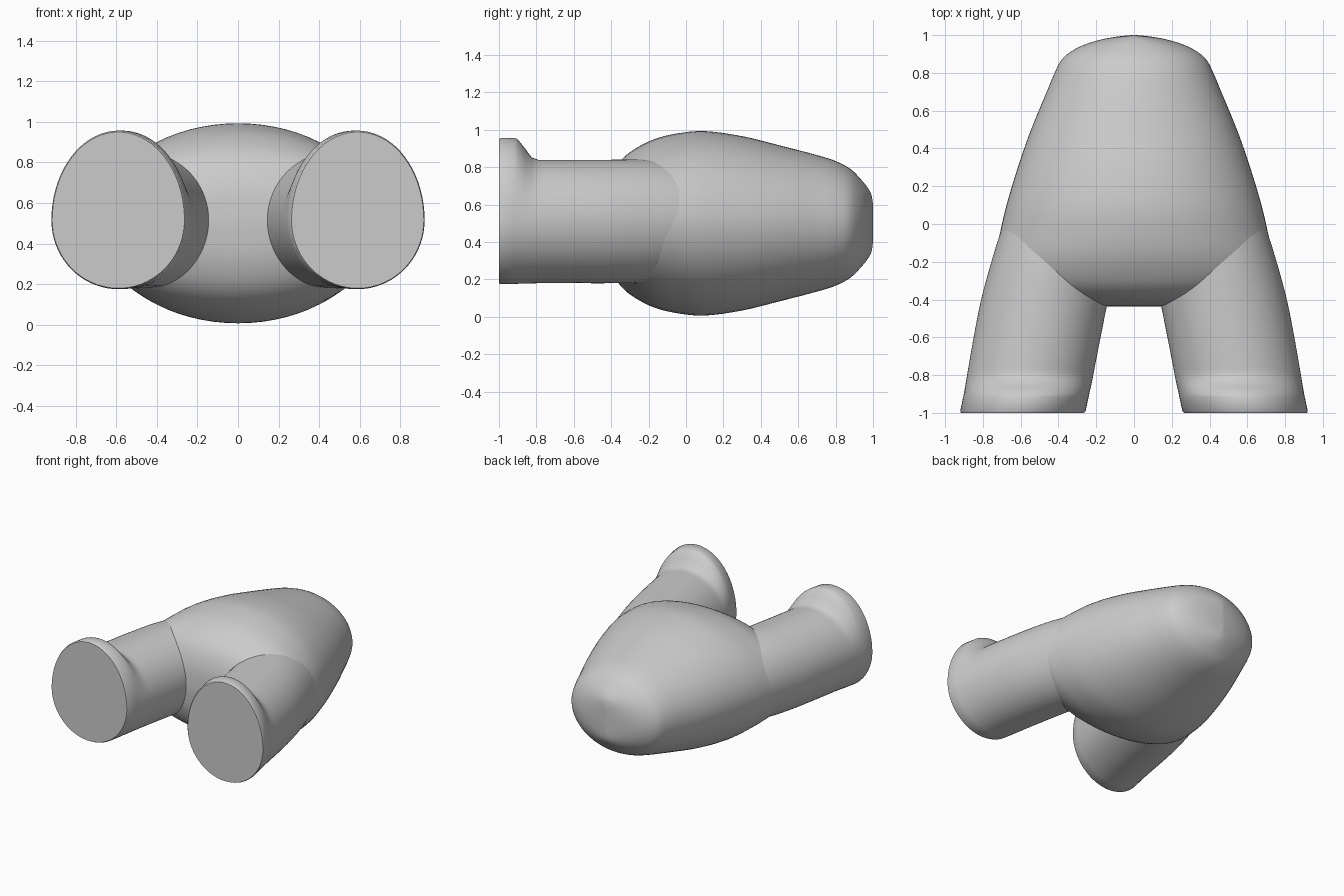
import bpy, bmesh, math

cube = bpy.data.objects.get("Cube")
if cube:
    bpy.data.objects.remove(cube)

grey = bpy.data.materials.new("plain grey")
grey.use_nodes = True
colour = (0.6, 0.6, 0.6, 1)
grey.diffuse_color = colour
grey.node_tree.nodes["Principled BSDF"].inputs["Base Color"].default_value = colour

SEGMENTS = 72


def smooth_rows(rows, steps):
    """Catmull-Rom interpolation through the rows of section values."""
    out = []
    for i in range(len(rows) - 1):
        a, b = rows[max(i - 1, 0)], rows[i]
        c, d = rows[i + 1], rows[min(i + 2, len(rows) - 1)]
        for s in range(steps):
            t = s / steps
            out.append([0.5 * (2 * q + (r - p) * t + (2 * p - 5 * q + 4 * r - u) * t * t
                               + (3 * q - p - 3 * r + u) * t ** 3)
                        for p, q, r, u in zip(a, b, c, d)])
    return out + [list(rows[-1])]


def loft(name, sections, centre_z, side=1):
    """Skin elliptical sections: y, centre x, half width, height up, height down."""
    bm = bmesh.new()
    rings = []
    for y, cx, half_width, up, down in sections:
        ring = []
        for k in range(SEGMENTS):
            a = math.tau * k / SEGMENTS
            rise = math.sin(a) * (up if math.sin(a) > 0 else down)
            ring.append(bm.verts.new((side * (cx + half_width * math.cos(a)), y, centre_z + rise)))
        rings.append(ring)
    for lower, upper in zip(rings, rings[1:]):
        for k in range(SEGMENTS):
            n = (k + 1) % SEGMENTS
            bm.faces.new((lower[k], lower[n], upper[n], upper[k]))
    bm.faces.new(rings[0])
    bm.faces.new(rings[-1])
    bmesh.ops.recalc_face_normals(bm, faces=bm.faces)
    mesh = bpy.data.meshes.new(name)
    bm.to_mesh(mesh)
    bm.free()
    mesh.materials.append(grey)
    obj = bpy.data.objects.new(name, mesh)
    bpy.context.collection.objects.link(obj)
    bpy.ops.object.select_all(action="DESELECT")
    obj.select_set(True)
    bpy.context.view_layer.objects.active = obj
    bpy.ops.object.shade_smooth_by_angle(angle=math.radians(40))
    return obj


# Body: y, half width, half height
body = [(-.437, .2, .03), (-.425, .42, .16), (-.39, .56, .27), (-.34, .67, .345),
        (-.27, .73, .4), (-.17, .735, .45), (-.05, .71, .48), (.1, .675, .493),
        (.3, .615, .466), (.5, .545, .417), (.7, .462, .365), (.8, .42, .333),
        (.88, .375, .29), (.94, .285, .23), (.975, .18, .185), (.992, .09, .15),
        (1.0, .012, .1)]
loft("body", smooth_rows([(y, 0, w, h, h) for y, w, h in body], 4), 0.5)

# Legs: plain tubes that curve into the body, with a cuff raised on top
tube = [(-.79, .548, .334, .325, .335), (-.6, .513, .336, .325, .335),
        (-.4, .473, .336, .325, .335), (-.2, .425, .33, .325, .33),
        (0, .365, .325, .31, .31), (.2, .3, .3, .28, .28)]
cuff = [(-1.0, .59, .326, .435, .335), (-.99, .588, .332, .442, .34),
        (-.915, .572, .332, .442, .339), (-.9, .569, .332, .435, .338),
        (-.86, .561, .333, .385, .337), (-.825, .554, .334, .337, .336)]
for side, label in ((1, "left"), (-1, "right")):
    loft(label + "_leg", cuff + smooth_rows(tube, 5), 0.515, side)
